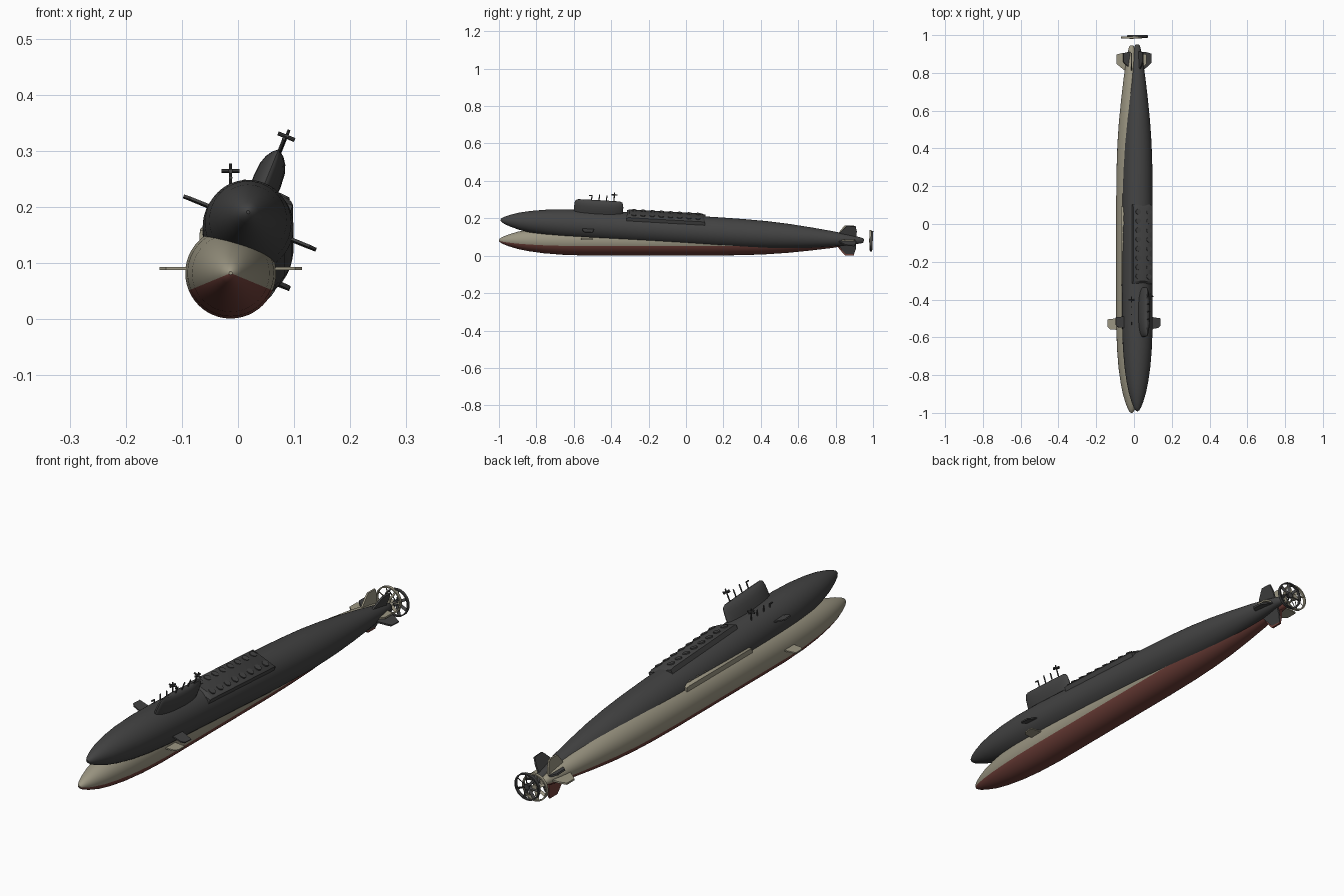
import bpy, bmesh, math
from mathutils import Matrix, Vector

if "Cube" in bpy.data.objects:
    bpy.data.objects.remove(bpy.data.objects["Cube"])


def material(name, rgb):
    m = bpy.data.materials.new(name)
    m.diffuse_color = (*rgb, 1)
    m.use_nodes = True
    m.node_tree.nodes["Principled BSDF"].inputs["Base Color"].default_value = m.diffuse_color
    return m


DARK = material("dark_grey", (0.056, 0.056, 0.056))
BEIGE = material("beige", (0.33, 0.305, 0.225))
RED = material("dull_red", (0.165, 0.052, 0.042))


def finish(name, bm, place, mats, rule=None, smooth=True):
    """Turn a bmesh into a placed object with face colours by rule."""
    bmesh.ops.recalc_face_normals(bm, faces=bm.faces)
    if rule:
        for f in bm.faces:
            f.material_index = rule(f.calc_center_median())
    me = bpy.data.meshes.new(name)
    bm.to_mesh(me)
    bm.free()
    for m in mats:
        me.materials.append(m)
    ob = bpy.data.objects.new(name, me)
    bpy.context.collection.objects.link(ob)
    ob.matrix_world = place
    if smooth:
        bpy.ops.object.select_all(action='DESELECT')
        bpy.context.view_layer.objects.active = ob
        ob.select_set(True)
        bpy.ops.object.shade_smooth_by_angle(angle=math.radians(35))
    return ob


def loft(bm, rings):
    """Skin a list of closed rings and cap the ends."""
    loops = [[bm.verts.new(p) for p in r] for r in rings]
    n = len(loops[0])
    for a, b in zip(loops, loops[1:]):
        for i in range(n):
            j = (i + 1) % n
            bm.faces.new((a[i], a[j], b[j], b[i]))
    bm.faces.new(loops[0])
    bm.faces.new(loops[-1])


def rod(bm, a, b, r, seg=10):
    """Cylinder between two points."""
    a, b = Vector(a), Vector(b)
    d = b - a
    rot = Vector((0, 0, 1)).rotation_difference(d).to_matrix().to_4x4()
    bmesh.ops.create_cone(bm, cap_ends=True, segments=seg, radius1=r, radius2=r,
                          depth=d.length, matrix=Matrix.Translation((a + b) / 2) @ rot)


def plate(bm, outline, thick, angle, lift=0.0):
    """Flat fin from (span, y) outline, turned round the hull axis."""
    rot = Matrix.Rotation(angle, 4, 'Y')
    rings = [[rot @ Vector((s, y, 0)) + Vector((0, 0, lift)) + rot @ Vector((0, 0, t))
              for s, y in outline] for t in (-thick / 2, thick / 2)]
    loft(bm, rings)


# hull radius along y, bow to stern
PROFILE = [(-1.0, 0.003), (-0.995, 0.010), (-0.98, 0.019), (-0.95, 0.031), (-0.90, 0.046),
           (-0.84, 0.058), (-0.76, 0.069), (-0.66, 0.077), (-0.54, 0.081), (-0.2, 0.081),
           (0.15, 0.081), (0.30, 0.079), (0.42, 0.075), (0.54, 0.067), (0.66, 0.055),
           (0.77, 0.042), (0.86, 0.029), (0.915, 0.019), (0.94, 0.013), (0.945, 0.008)]


def submarine(tag, place, top, bottom):
    def below(c):
        return int(math.atan2(c.z, abs(c.x)) < math.radians(-20))
    two = (top, bottom)

    # hull, lower part in the second colour
    bm = bmesh.new()
    n = 48
    loft(bm, [[(r * math.cos(2 * math.pi * i / n), y, r * math.sin(2 * math.pi * i / n))
               for i in range(n)] for y, r in PROFILE])
    finish(tag + "_hull", bm, place, two, below)

    # sail: lens-shaped plan, narrowing to a rounded top
    bm = bmesh.new()
    rings = []
    for z, w, l in ((0.05, 0.024, 0.131), (0.09, 0.026, 0.132), (0.115, 0.024, 0.131),
                    (0.13, 0.019, 0.129), (0.14, 0.012, 0.124), (0.145, 0.004, 0.113)):
        ring = []
        for i in range(40):
            a = 2 * math.pi * i / 40
            c, s = math.cos(a), math.sin(a)
            ring.append((w * c, -0.48 + l * math.copysign(abs(s) ** 0.85, s), z))
        rings.append(ring)
    loft(bm, rings)
    finish(tag + "_sail", bm, place, (top,))

    # missile deck with chamfered edges and sloped ends
    bm = bmesh.new()
    prof = [(-0.056, 0.045), (-0.055, 0.078), (-0.049, 0.083), (-0.02, 0.088),
            (0.02, 0.088), (0.049, 0.083), (0.055, 0.078), (0.056, 0.045)]
    loft(bm, [[(x, y, min(z, cap)) for x, z in prof]
              for y, cap in ((-0.328, 0.076), (-0.315, 0.09), (0.075, 0.09), (0.092, 0.076))])
    finish(tag + "_missile_deck", bm, place, (top,))

    # two rows of round hatches
    bm = bmesh.new()
    for side in (-1, 1):
        for k in range(8):
            y = -0.29 + k * 0.049
            rod(bm, (side * 0.03, y, 0.08), (side * 0.0305, y, 0.0895), 0.014, 16)
    finish(tag + "_hatches", bm, place, (top,))

    # forward diving planes
    bm = bmesh.new()
    for side in (-1, 1):
        plate(bm, [(side * s, y) for s, y in
                   ((0.06, -0.562), (0.115, -0.557), (0.127, -0.545), (0.127, -0.505), (0.06, -0.497))],
              0.005, 0, 0.008)
    finish(tag + "_diving_planes", bm, place, (top,), smooth=False)

    # tail fins in a cross
    bm = bmesh.new()
    for k in range(4):
        plate(bm, [(0.012, 0.80), (0.04, 0.815), (0.07, 0.84), (0.08, 0.85), (0.08, 0.897),
                   (0.05, 0.905), (0.012, 0.905)], 0.007, k * math.pi / 2)
    finish(tag + "_tail_fins", bm, place, two, below, smooth=False)

    # masts, the tallest with a crossed head
    bm = bmesh.new()
    for y, h in ((-0.52, 0.172), (-0.48, 0.178), (-0.44, 0.175), (-0.40, 0.195)):
        rod(bm, (0, y, 0.12), (0, y, h), 0.0028)
    rod(bm, (-0.016, -0.40, 0.182), (0.016, -0.40, 0.182), 0.0038)
    rod(bm, (0, -0.416, 0.182), (0, -0.384, 0.182), 0.0038)
    rod(bm, (0, -0.52, 0.170), (0, -0.535, 0.170), 0.003)
    finish(tag + "_masts", bm, place, (DARK,))

    # ringed propeller with hub and pitched blades
    bm = bmesh.new()
    n = 40
    prof = [(0.050, 0.981), (0.055, 0.981), (0.055, 0.993), (0.050, 0.993)]
    loops = [[bm.verts.new((r * math.cos(2 * math.pi * i / n), y, r * math.sin(2 * math.pi * i / n)))
              for r, y in prof] for i in range(n)]
    for i in range(n):
        a, b = loops[i], loops[(i + 1) % n]
        for j in range(4):
            k = (j + 1) % 4
            bm.faces.new((a[j], a[k], b[k], b[j]))
    rod(bm, (0, 0.979, 0), (0, 0.993, 0), 0.011, 20)
    for k in range(7):
        rot = Matrix.Rotation(2 * math.pi * k / 7, 4, 'Y')
        m = rot @ Matrix.Translation((0.03, 0.987, 0)) @ Matrix.Rotation(math.radians(50), 4, 'X')
        bmesh.ops.create_cube(bm, size=1, matrix=m @ Matrix.Diagonal((0.044, 0.012, 0.002, 1)))
    finish(tag + "_propeller", bm, place, (top,))


# level lower boat, and upper boat rolled to the right with its stern down
submarine("lower", Matrix.Translation((-0.013, 0, 0.082)), BEIGE, RED)
submarine("upper", Matrix.Translation((0.018, 0.007, 0.134))
          @ Matrix.Rotation(math.radians(-3.25), 4, 'X')
          @ Matrix.Rotation(math.radians(22), 4, 'Y'), DARK, DARK)
